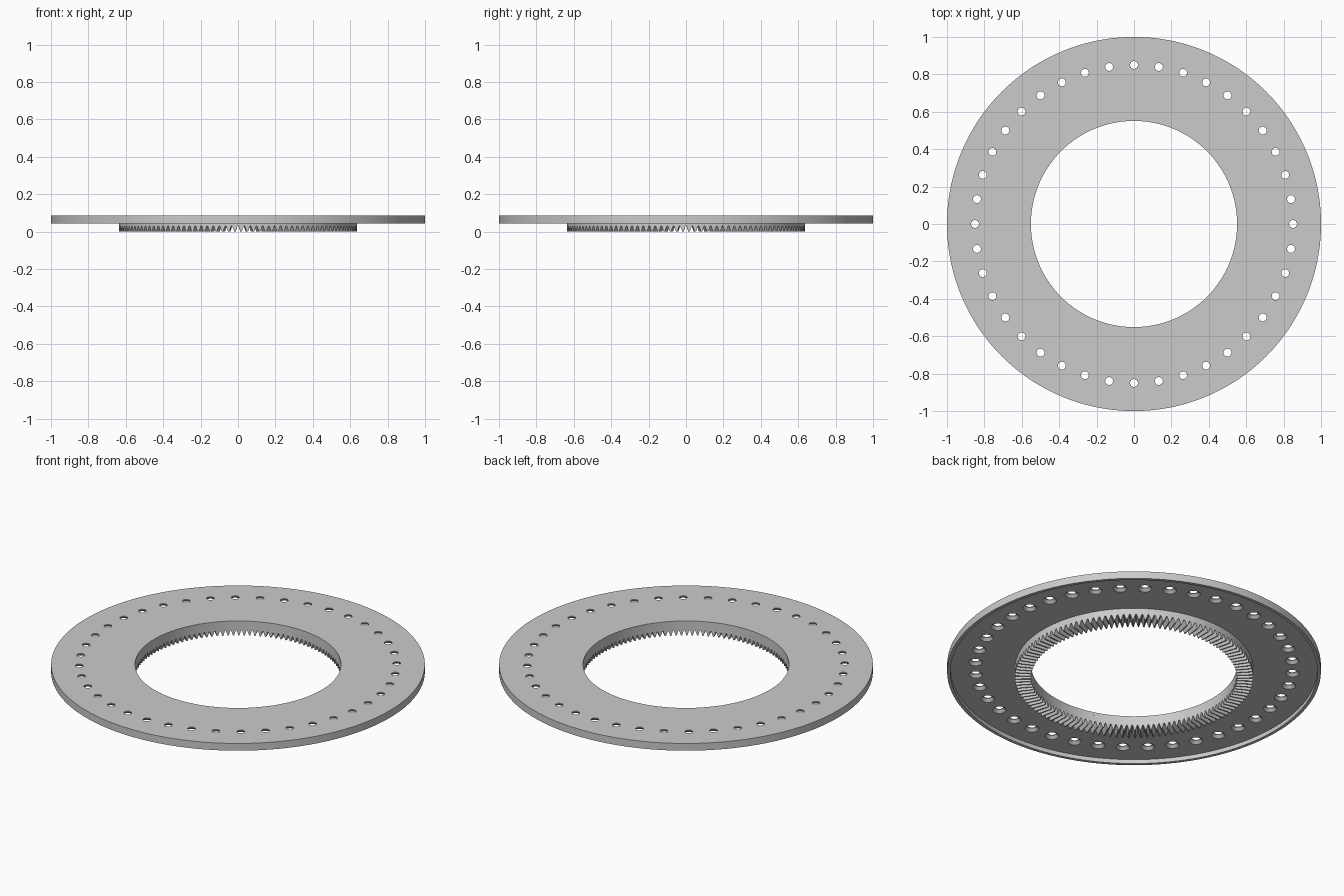
import bpy
import bmesh
from math import cos, sin, pi, tau

if "Cube" in bpy.data.objects:
    bpy.data.objects.remove(bpy.data.objects["Cube"], do_unlink=True)

R_OUT, R_LIP, R_GEAR, R_BORE, R_HOLES = 1.0, 0.982, 0.637, 0.551, 0.85
Z_TOP, Z_WEB, Z_LIP, Z_ROOT = 0.085, 0.066, 0.042, 0.03
HOLES, TEETH = 40, 120

grey = bpy.data.materials.new("plain grey")
grey.use_nodes = True
colour = (0.6, 0.6, 0.6, 1)
grey.diffuse_color = colour
grey.node_tree.nodes["Principled BSDF"].inputs["Base Color"].default_value = colour


def ring_object(name, sections, closed):
    """Join a list of cross-sections, one per step, into a full ring."""
    bm = bmesh.new()
    rows = [[bm.verts.new(p) for p in section] for section in sections]
    for a, b in zip(rows, rows[1:] + rows[:1]):
        n = len(a)
        for i in range(n if closed else n - 1):
            j = (i + 1) % n
            bm.faces.new((a[i], b[i], b[j], a[j]))
    bmesh.ops.recalc_face_normals(bm, faces=bm.faces)
    return mesh_object(name, bm)


def mesh_object(name, bm):
    mesh = bpy.data.meshes.new(name)
    bm.to_mesh(mesh)
    bm.free()
    mesh.materials.append(grey)
    obj = bpy.data.objects.new(name, mesh)
    bpy.context.collection.objects.link(obj)
    return obj


def polar(r, a, z):
    return (r * cos(a), r * sin(a), z)


# Flat plate with a shallow recess and thin rim underneath
profile = [(R_BORE, Z_TOP), (R_OUT, Z_TOP), (R_OUT, Z_LIP),
           (R_LIP, Z_LIP), (R_LIP, Z_WEB), (R_BORE, Z_WEB)]
STEPS = 240
plate = ring_object("plate", [[polar(r, tau * k / STEPS, z) for r, z in profile]
                              for k in range(STEPS)], True)

# Countersunk hole cutters, narrow at the top and wide underneath
bm = bmesh.new()
SIDES = 24
drill = [(0.021, Z_TOP + 0.02), (0.021, Z_TOP - 0.004),
         (0.037, Z_WEB), (0.037, Z_WEB - 0.02)]
for h in range(HOLES):
    cx, cy, _ = polar(R_HOLES, tau * h / HOLES, 0)
    loops = []
    for r, z in drill:
        pts = [polar(r, tau * s / SIDES, z) for s in range(SIDES)]
        loops.append([bm.verts.new((cx + x, cy + y, zz)) for x, y, zz in pts])
    for a, b in zip(loops, loops[1:]):
        for s in range(SIDES):
            t = (s + 1) % SIDES
            bm.faces.new((a[s], b[s], b[t], a[t]))
    bm.faces.new(loops[0])
    bm.faces.new(loops[-1])
bmesh.ops.recalc_face_normals(bm, faces=bm.faces)
cutter = mesh_object("hole_cutter", bm)
cutter.hide_render = True
cutter.hide_set(True)

cut = plate.modifiers.new("holes", 'BOOLEAN')
cut.operation = 'DIFFERENCE'
cut.solver = 'EXACT'
cut.object = cutter

# Crown gear: downward teeth with narrow flats at root and tip
sections = []
pitch = tau / TEETH
for t in range(TEETH):
    for offset, z in ((-0.42, Z_ROOT), (-0.1, 0), (0.1, 0), (0.42, Z_ROOT)):
        a = (t + 0.5 + offset) * pitch
        sections.append([polar(R_BORE, a, Z_WEB), polar(R_BORE, a, z),
                         polar(R_GEAR, a, z), polar(R_GEAR, a, Z_WEB)])
gear = ring_object("crown_gear", sections, False)

# Smooth round walls, crisp edges
bpy.context.view_layer.update()
for obj in (plate, gear):
    bpy.ops.object.select_all(action='DESELECT')
    obj.select_set(True)
    bpy.context.view_layer.objects.active = obj
    if obj.modifiers:
        bpy.ops.object.modifier_apply(modifier="holes")
    bpy.ops.object.shade_smooth_by_angle(angle=pi / 6)
bpy.data.objects.remove(cutter, do_unlink=True)
